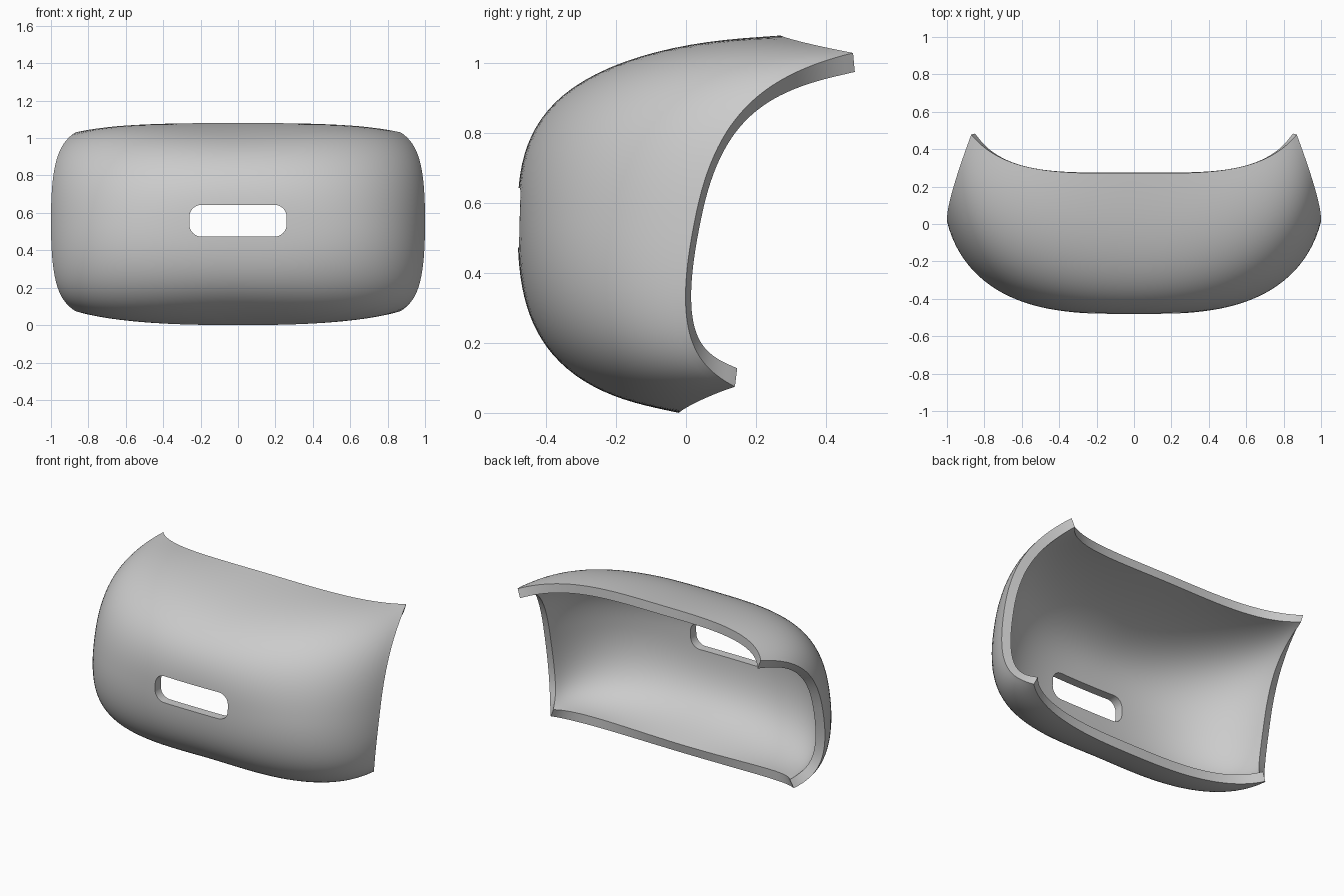
import bpy
import bmesh
from math import comb
from mathutils import Vector

old = bpy.data.objects.get("Cube")
if old:
    bpy.data.objects.remove(old, do_unlink=True)

STEPS = 28        # grid cells per quarter of the shell
WALL = 0.058
BLEND = (0, 0, .5, 1, 1)
BULGE = 0.09      # extra fullness towards the rounded corners


def curve(*points):
    return [Vector(p) for p in points]


# Horizontal curves, from the centre line to the model's left edge
middle = curve((0, -.482, .55), (.33, -.482, .55), (.67, -.482, .55),
               (.92, -.28, .55), (1, .025, .55))
top = curve((0, .272, 1.08), (.28, .272, 1.08), (.54, .262, 1.08),
            (.74, .32, 1.06), (.87, .478, 1.03))
bottom = curve((0, -.02, 0), (.28, -.02, 0), (.54, -.02, .005),
               (.76, .035, .04), (.87, .14, .075))

# Vertical curves, from mid height outwards: centre line and side edge
centre_up = curve(middle[0], (0, -.482, .73), (0, -.475, .97), (0, -.15, 1.05), top[0])
centre_down = curve(middle[0], (0, -.482, .37), (0, -.475, .13), (0, -.27, .05), bottom[0])
side_up = curve(middle[4], (1, .066, .768), (.985, .145, .903), (.945, .277, .981), top[4])
side_down = curve(middle[4], (1, -.016, .348), (.985, -.02, .19), (.945, .045, .125), bottom[4])


def control_net(rim, centre, side, up):
    """Fill the inside of a quarter patch from its four edge curves."""
    push = Vector((.45, -.55, .7 * up)) * BULGE
    net = []
    for j, wj in enumerate(BLEND):
        across = [m.lerp(r, wj) for m, r in zip(middle, rim)]
        row = [across[i] + centre[j].lerp(side[j], wi)
               - across[0].lerp(across[4], wi)
               for i, wi in enumerate(BLEND)]
        if j in (2, 3):
            row[2] += push
            row[3] += push
        net.append(row)
    return net


def weights(t):
    return [comb(4, k) * t**k * (1 - t)**(4 - k) for k in range(5)]


def patch_point(net, u, v):
    wu, wv = weights(u), weights(v)
    return sum((net[j][i] * (wu[i] * wv[j]) for i in range(5) for j in range(5)),
               Vector((0, 0, 0)))


upper = control_net(top, centre_up, side_up, 1)
lower = control_net(bottom, centre_down, side_down, -1)


def make_object(name, bm):
    mesh = bpy.data.meshes.new(name)
    bm.to_mesh(mesh)
    bm.free()
    obj = bpy.data.objects.new(name, mesh)
    bpy.context.collection.objects.link(obj)
    return obj


# Curved outer skin
bm = bmesh.new()
rows = []
for b in range(-STEPS, STEPS + 1):
    net = upper if b >= 0 else lower
    row = []
    for a in range(-STEPS, STEPS + 1):
        p = patch_point(net, abs(a) / STEPS, abs(b) / STEPS)
        if a < 0:
            p.x = -p.x
        row.append(bm.verts.new(p))
    rows.append(row)
for low, high in zip(rows, rows[1:]):
    for k in range(len(low) - 1):
        bm.faces.new((low[k], low[k + 1], high[k + 1], high[k]))
shell = make_object("curved_shell", bm)

# Rounded slot cutter
bm = bmesh.new()
bmesh.ops.create_cube(bm, size=1)
for v in bm.verts:
    v.co = Vector((v.co.x * .52, v.co.y * .4 - .45, v.co.z * .17 + .558))
depth_edges = [e for e in bm.edges
               if abs(e.verts[0].co.y - e.verts[1].co.y) > .1]
bmesh.ops.bevel(bm, geom=depth_edges, offset=.065, segments=8,
                profile=.5, affect='EDGES')
cutter = make_object("slot_cutter", bm)
cutter.hide_render = True

# Wall thickness and slot
solid = shell.modifiers.new("wall", 'SOLIDIFY')
solid.thickness = WALL
solid.offset = -1
cut = shell.modifiers.new("slot", 'BOOLEAN')
cut.operation = 'DIFFERENCE'
cut.solver = 'EXACT'
cut.object = cutter

bpy.ops.object.select_all(action='DESELECT')
shell.select_set(True)
bpy.context.view_layer.objects.active = shell
for name in ("wall", "slot"):
    bpy.ops.object.modifier_apply(modifier=name)
bpy.data.objects.remove(cutter, do_unlink=True)

# Single grey finish
grey = bpy.data.materials.new("plain_grey")
grey.use_nodes = True
colour = (.6, .6, .6, 1)
grey.diffuse_color = colour
grey.node_tree.nodes["Principled BSDF"].inputs["Base Color"].default_value = colour
shell.data.materials.clear()
shell.data.materials.append(grey)

bpy.ops.object.shade_smooth_by_angle(angle=.6)
